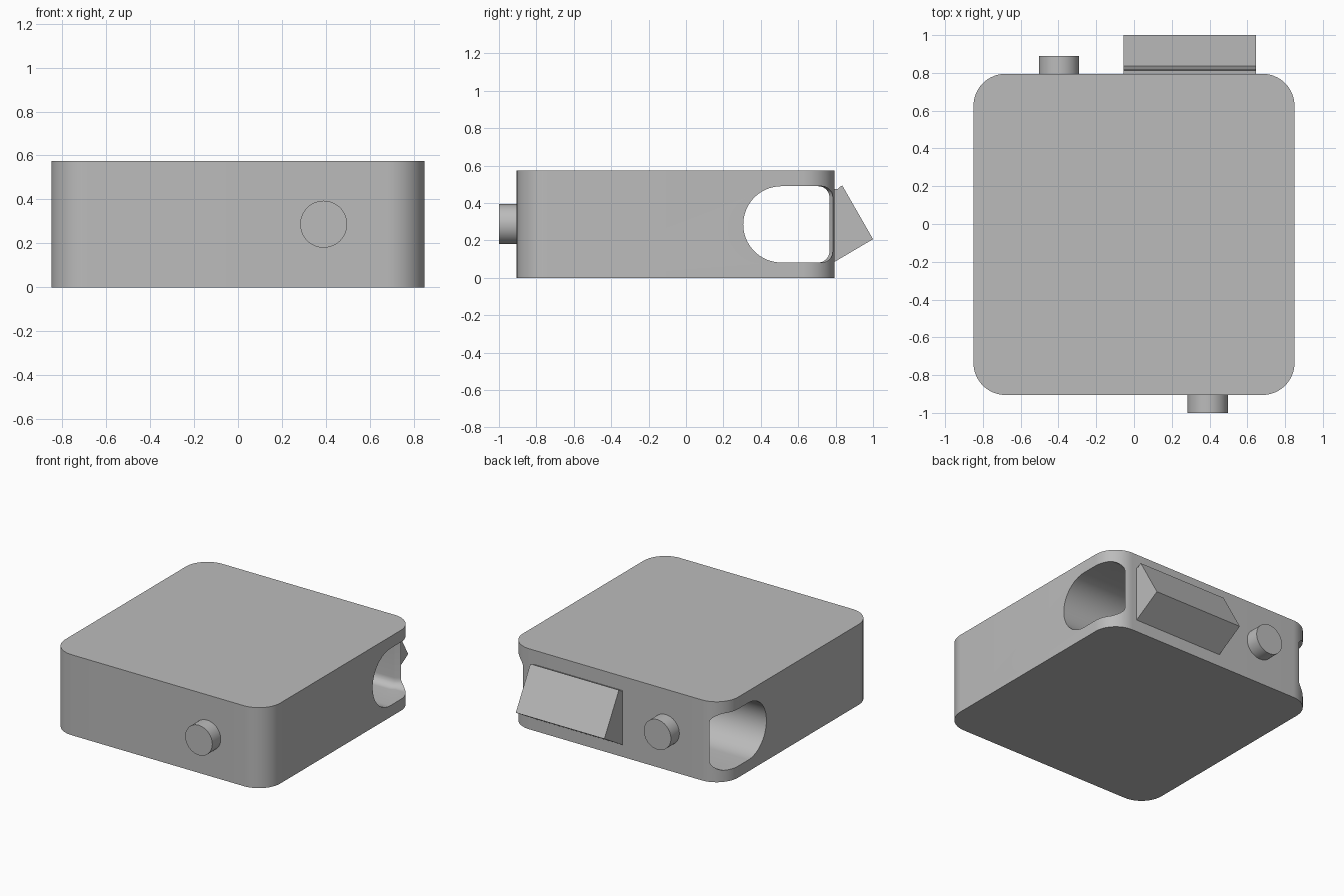
import bpy, bmesh, math
from mathutils import Vector

cube = bpy.data.objects.get("Cube")
if cube:
    bpy.data.objects.remove(cube)

grey = bpy.data.materials.new("plain grey")
grey.use_nodes = True
colour = (0.5, 0.5, 0.5, 1)
grey.diffuse_color = colour
grey.node_tree.nodes["Principled BSDF"].inputs["Base Color"].default_value = colour


def arc(cx, cy, r, start, end, n=16):
    steps = [math.radians(start + (end - start) * i / n) for i in range(n + 1)]
    return [(cx + r * math.cos(a), cy + r * math.sin(a)) for a in steps]


def loft(name, rings):
    """Skin matching closed rings and cap both ends."""
    bm = bmesh.new()
    loops = [[bm.verts.new(p) for p in ring] for ring in rings]
    for a, b in zip(loops, loops[1:]):
        for i in range(len(a)):
            j = (i + 1) % len(a)
            bm.faces.new((a[i], a[j], b[j], b[i]))
    bm.faces.new(loops[0][::-1])
    bm.faces.new(loops[-1])
    bmesh.ops.recalc_face_normals(bm, faces=bm.faces[:])
    mesh = bpy.data.meshes.new(name)
    bm.to_mesh(mesh)
    bm.free()
    mesh.materials.append(grey)
    obj = bpy.data.objects.new(name, mesh)
    bpy.context.collection.objects.link(obj)
    return obj


def smooth(obj):
    bpy.ops.object.select_all(action="DESELECT")
    obj.select_set(True)
    bpy.context.view_layer.objects.active = obj
    bpy.ops.object.shade_smooth_by_angle(angle=math.radians(25))


# Rounded square case
HEIGHT, HALF, R, MID = 0.575, 0.85, 0.17, -0.055
c = HALF - R
outline = []
for sx, sy, start in ((1, 1, 0), (-1, 1, 90), (-1, -1, 180), (1, -1, 270)):
    outline += arc(sx * c, MID + sy * c, R, start, start + 90)
case = loft("case", [[(x, y, z) for x, y in outline] for z in (0, HEIGHT)])


# Cross tunnel with a slightly flared mouth at each end
def slot(x, back):
    f = 0.06
    r, z = 0.204, 0.286
    pts = arc(0.51, z, r, 90, 270, 32)
    pts += arc(back - f, z - r + f, f, -90, 0, 10)
    pts += arc(back - f, z + r - f, f, 0, 90, 10)
    return [(x, y, zz) for y, zz in pts]


cutter = loft("tunnel_cutter", [slot(x, b) for x, b in (
    (-0.9, 0.785), (-0.73, 0.785), (-0.70, 0.767),
    (0.70, 0.767), (0.73, 0.785), (0.9, 0.785))])
cut = case.modifiers.new("tunnel", "BOOLEAN")
cut.operation = "DIFFERENCE"
cut.solver = "EXACT"
cut.object = cutter
bpy.context.view_layer.objects.active = case
bpy.ops.object.modifier_apply(modifier=cut.name)
bpy.data.objects.remove(cutter)
smooth(case)


# Round buttons on the front and back
def button(name, x, y0, y1):
    circle = arc(x, 0.287, 0.107, 0, 360, 48)[:-1]
    smooth(loft(name, [[(px, y, pz) for px, pz in circle] for y in (y0, y1)]))


button("front_button", 0.39, -1.0, -0.89)
button("back_button", -0.397, 0.78, 0.89)

# Tilted block on the back
profile = [(0.785, 0.08), (0.795, 0.086), (1.0, 0.207), (0.836, 0.493),
           (0.82, 0.485), (0.812, 0.476), (0.785, 0.473)]
loft("back_wedge", [[(x, y, z) for y, z in profile] for x in (-0.055, 0.645)])
